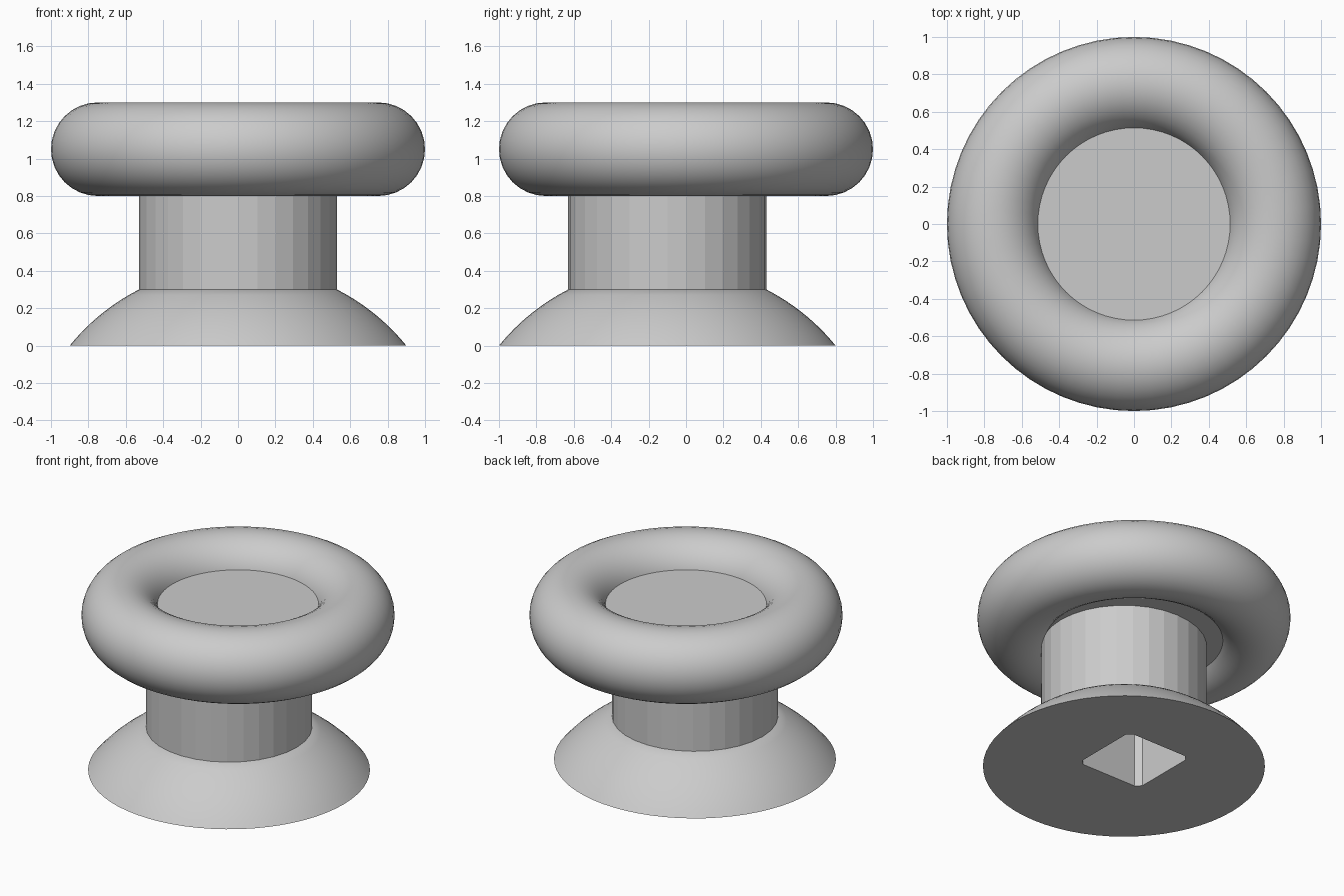
import bpy, bmesh, math
from mathutils import Matrix

if "Cube" in bpy.data.objects:
    bpy.data.objects.remove(bpy.data.objects["Cube"], do_unlink=True)

GREY = (0.6, 0.6, 0.6, 1)
grey = bpy.data.materials.new("plain grey")
grey.use_nodes = True
grey.diffuse_color = GREY
grey.node_tree.nodes["Principled BSDF"].inputs["Base Color"].default_value = GREY


def finish(name, bm, smooth=True):
    bmesh.ops.recalc_face_normals(bm, faces=bm.faces)
    mesh = bpy.data.meshes.new(name)
    bm.to_mesh(mesh)
    bm.free()
    mesh.materials.append(grey)
    ob = bpy.data.objects.new(name, mesh)
    bpy.context.collection.objects.link(ob)
    select(ob)
    if smooth:
        bpy.ops.object.shade_smooth_by_angle(angle=math.radians(30))
    return ob


def select(ob):
    bpy.ops.object.select_all(action="DESELECT")
    ob.select_set(True)
    bpy.context.view_layer.objects.active = ob


def lathe(name, profile, sides, y=0, closed=False, smooth=True):
    """Spin (radius, height) points round a vertical axis at the given y."""
    bm = bmesh.new()
    rings = [[bm.verts.new((r * math.cos(a), y + r * math.sin(a), z))
              for a in (math.tau * i / sides for i in range(sides))]
             for r, z in profile]
    pairs = list(zip(rings, rings[1:]))
    if closed:
        pairs.append((rings[-1], rings[0]))
    else:
        bm.faces.new(rings[0])
        bm.faces.new(rings[-1])
    for low, high in pairs:
        for i in range(sides):
            j = (i + 1) % sides
            bm.faces.new((low[i], low[j], high[j], high[i]))
    return finish(name, bm, smooth)


# Round cushion ring
tube = [(0.75 + 0.25 * math.cos(a), 1.05 + 0.25 * math.sin(a))
        for a in (math.tau * i / 32 for i in range(32))]
lathe("cushion_ring", tube, 64, closed=True)

# Disc filling the middle of the ring
lathe("centre_disc", [(0.57, 0.88), (0.515, 1.13)], 64)

# Base: slice of a sphere, set slightly forward with the stem
FORWARD = -0.1
SPHERE, DROP = 1.16, 0.732
heights = [0.3 * i / 10 for i in range(11)]
dome = [(math.sqrt(SPHERE ** 2 - (z + DROP) ** 2), z) for z in heights]
base = lathe("base", dome, 64, FORWARD)

# Faceted stem
stem = lathe("stem", [(0.53, 0.3), (0.53, 0.9)], 32, FORWARD, smooth=False)

# Square socket with chamfered corners, cut up from below
bm = bmesh.new()
bmesh.ops.create_cube(bm, size=1, matrix=Matrix.Translation((0, 0, 0.3)) @ Matrix.Diagonal((0.5, 0.5, 1, 1)))
uprights = [e for e in bm.edges if abs(e.verts[0].co.z - e.verts[1].co.z) > 0.5]
bmesh.ops.bevel(bm, geom=uprights, offset=0.035, segments=1, affect="EDGES")
cutter = finish("socket_cutter", bm, smooth=False)
cutter.hide_render = True
for part in (base, stem):
    select(part)
    cut = part.modifiers.new("socket", "BOOLEAN")
    cut.operation = "DIFFERENCE"
    cut.solver = "EXACT"
    cut.object = cutter
    # Let the cut run before any smoothing modifier
    bpy.ops.object.modifier_move_to_index(modifier=cut.name, index=0)
    bpy.ops.object.modifier_apply(modifier=cut.name)
bpy.data.objects.remove(cutter, do_unlink=True)
